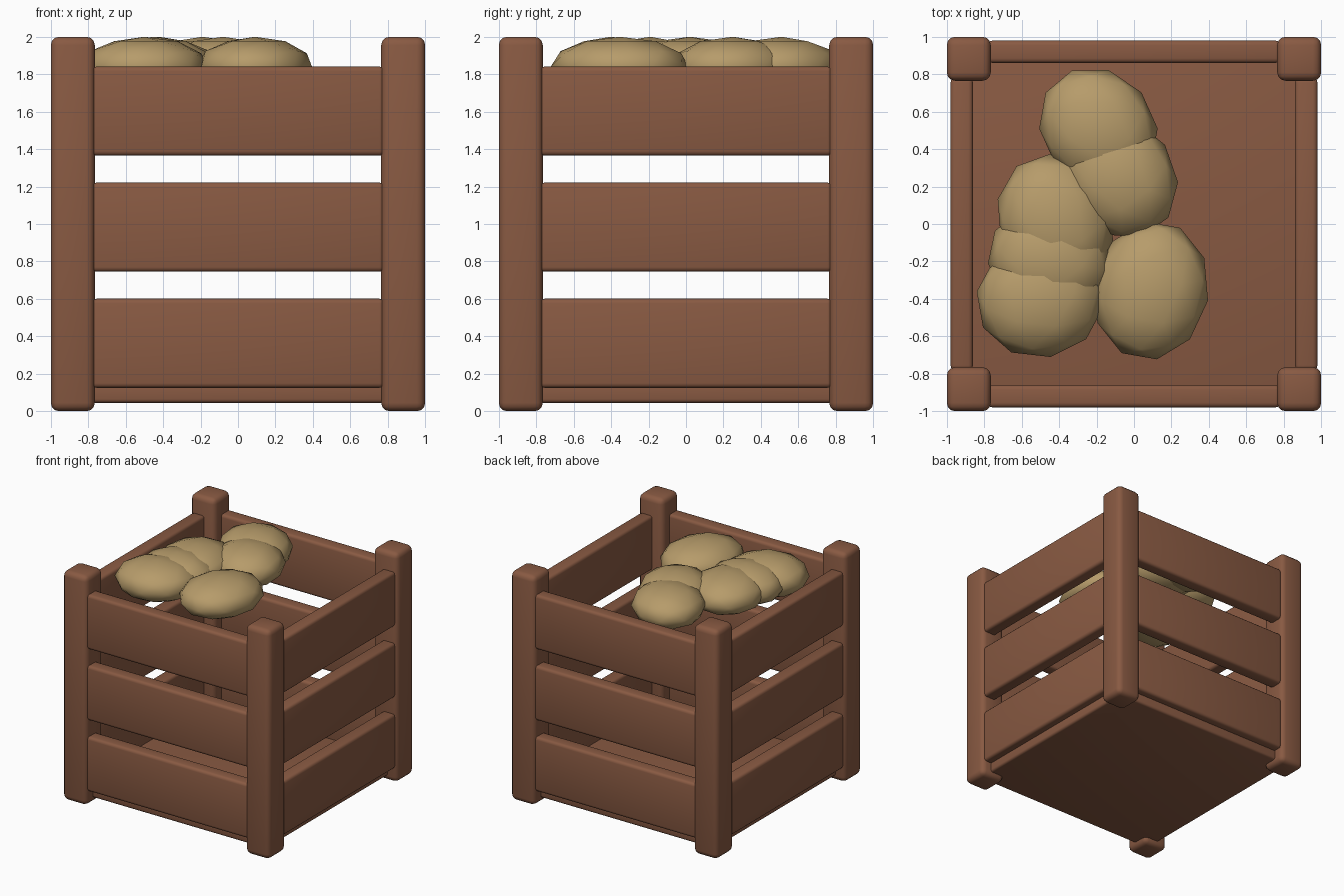
import bpy, bmesh, math
from mathutils import Matrix, Vector

if "Cube" in bpy.data.objects:
    bpy.data.objects.remove(bpy.data.objects["Cube"])


def material(name, color):
    m = bpy.data.materials.new(name)
    m.diffuse_color = (*color, 1)
    m.use_nodes = True
    m.node_tree.nodes["Principled BSDF"].inputs["Base Color"].default_value = m.diffuse_color
    return m


WOOD = material("brown wood", (0.25, 0.102, 0.055))
SKIN = material("potato skin", (0.47, 0.33, 0.145))


def finish(bm, name, mat, angle):
    me = bpy.data.meshes.new(name)
    bm.to_mesh(me)
    bm.free()
    me.materials.append(mat)
    ob = bpy.data.objects.new(name, me)
    bpy.context.collection.objects.link(ob)
    bpy.ops.object.select_all(action='DESELECT')
    ob.select_set(True)
    bpy.context.view_layer.objects.active = ob
    bpy.ops.object.shade_smooth_by_angle(angle=math.radians(angle))
    return ob


def board(name, center, size, bevel):
    """Box with rounded edges."""
    bm = bmesh.new()
    bmesh.ops.create_cube(bm, size=1)
    bmesh.ops.scale(bm, vec=size, verts=bm.verts)
    bmesh.ops.bevel(bm, geom=bm.edges[:], offset=bevel, segments=3,
                    profile=0.5, affect='EDGES')
    bmesh.ops.translate(bm, vec=center, verts=bm.verts)
    return finish(bm, name, WOOD, 40)


# Corner posts
for sx in (-1, 1):
    for sy in (-1, 1):
        board("corner_post", (sx * 0.8825, sy * 0.8825, 1.0), (0.235, 0.235, 2.0), 0.045)

# Three slats on each of the four sides
for z in (0.363, 0.983, 1.603):
    for s in (-1, 1):
        board("long_slat", (0, s * 0.92, z), (1.56, 0.12, 0.476), 0.025)
        board("side_slat", (s * 0.92, 0, z), (0.12, 1.56, 0.476), 0.025)

# Floor panel
board("floor_panel", (0, 0, 0.105), (1.82, 1.82, 0.12), 0.02)

# Heap of potatoes: x, y, half length, half width, turn in degrees
potatoes = [
    (-0.50, -0.40, 0.345, 0.315, 10),
    (-0.45, -0.19, 0.335, 0.29, -12),
    (-0.42, 0.02, 0.36, 0.31, 110),
    (0.09, -0.355, 0.375, 0.31, 80),
    (-0.08, 0.25, 0.345, 0.30, 125),
    (-0.19, 0.51, 0.345, 0.30, 130),
]
for x, y, a, b, turn in potatoes:
    bm = bmesh.new()
    bmesh.ops.create_icosphere(bm, subdivisions=2, radius=1)
    bm.transform(Matrix.Translation((x, y, 1.84))
                 @ Matrix.Rotation(math.radians(turn), 4, 'Z')
                 @ Matrix.Diagonal(Vector((a, b, 0.16, 1))))
    finish(bm, "potato", SKIN, 80)
